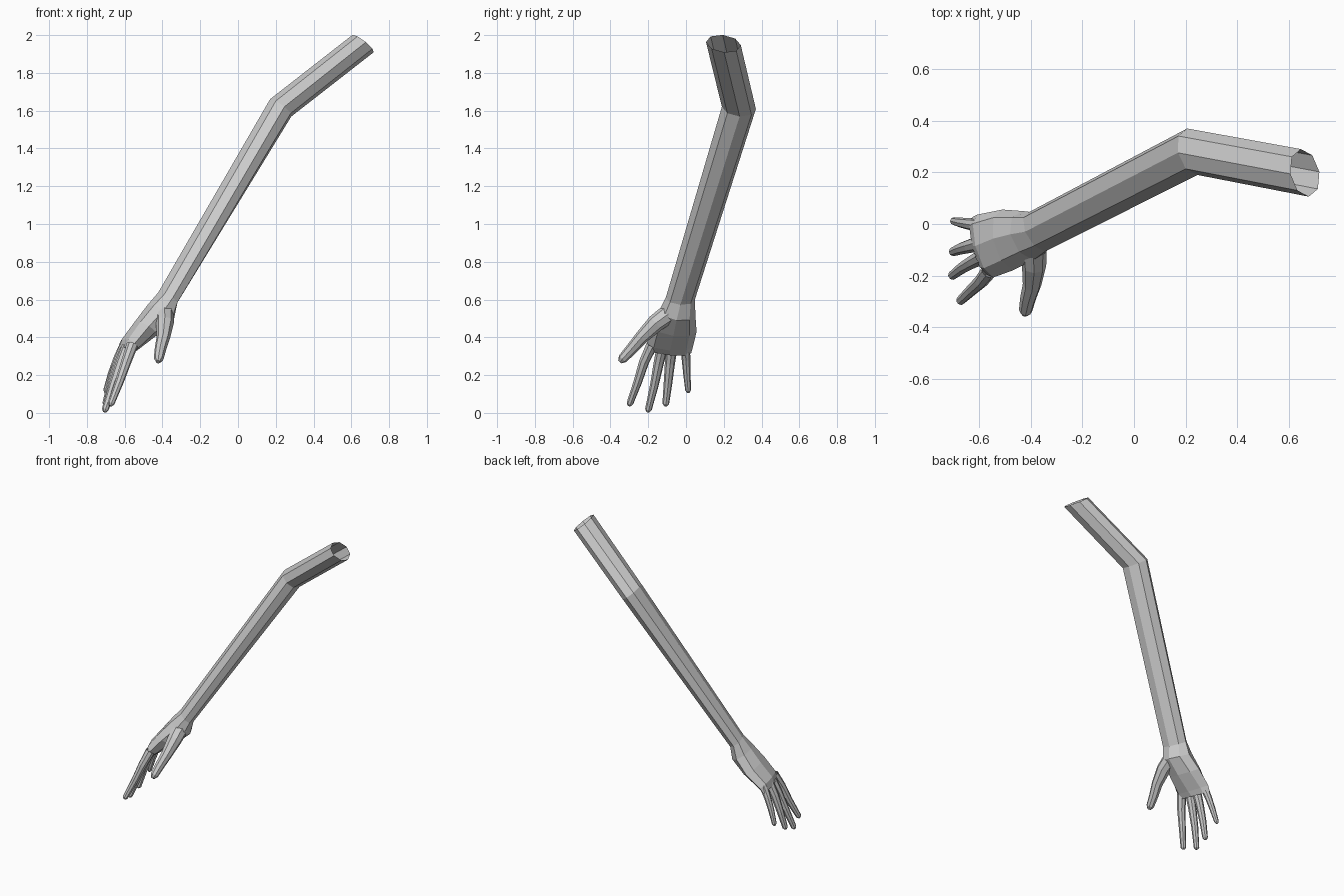
import bpy, bmesh
from math import cos, sin, pi
from mathutils import Vector

if "Cube" in bpy.data.objects:
    bpy.data.objects.remove(bpy.data.objects["Cube"])


def loft(name, rings, sides, cap_end=True):
    """Skin elliptical rings given as (centre, half-width vector, half-depth vector)."""
    bm = bmesh.new()
    loops = []
    for c, a, b in rings:
        c, a, b = Vector(c), Vector(a), Vector(b)
        loops.append([bm.verts.new(c + a * cos(2 * pi * i / sides) + b * sin(2 * pi * i / sides))
                      for i in range(sides)])
    for r0, r1 in zip(loops, loops[1:]):
        for i in range(sides):
            j = (i + 1) % sides
            bm.faces.new((r0[i], r0[j], r1[j], r1[i]))
    if cap_end:
        bm.faces.new(loops[-1])
    bmesh.ops.recalc_face_normals(bm, faces=bm.faces[:])
    me = bpy.data.meshes.new(name)
    bm.to_mesh(me)
    bm.free()
    ob = bpy.data.objects.new(name, me)
    bpy.context.collection.objects.link(ob)
    return ob


def digit(name, points, radii, ref, sides=8):
    """Tapered finger following a bent path."""
    pts = [Vector(p) for p in points]
    rings = []
    for i, (p, r) in enumerate(zip(pts, radii)):
        d = (pts[min(i + 1, len(pts) - 1)] - pts[max(i - 1, 0)]).normalized()
        side = d.cross(Vector(ref)).normalized()
        rings.append((p, side * r, side.cross(d) * r))
    return loft(name, rings, sides)


# Arm: open at the shoulder, bent at the elbow, running into the wrist
wrist = ((-.375, -.03, .605), (.03, -.077, .005), (.047, 0, -.033))
loft("arm", [
    ((.662, .198, 1.955), (.015, -.092, .008), (.056, .004, -.046)),
    ((.226, .28, 1.615), (.02, -.09, .006), (.056, .004, -.046)),
    wrist], 8, cap_end=False)

# Palm: widens and flattens toward the knuckles
loft("palm", [
    wrist,
    ((-.41, -.045, .53), (.02, -.095, .015), (.07, -.005, -.04)),
    ((-.49, -.062, .445), (.02, -.118, .015), (.057, -.005, -.037)),
    ((-.575, -.085, .36), (.03, -.122, .01), (.04, 0, -.03)),
    ((-.598, -.085, .325), (.028, -.112, .01), (.03, 0, -.02))], 8)

# Fingers: base, two joints, tip
fingers = {
    "index_finger": [(-.56, -.18, .36), (-.592, -.222, .27), (-.628, -.255, .165), (-.672, -.297, .05)],
    "middle_finger": [(-.585, -.125, .35), (-.622, -.145, .26), (-.662, -.168, .145), (-.703, -.199, .018)],
    "ring_finger": [(-.598, -.075, .35), (-.635, -.085, .265), (-.67, -.095, .16), (-.7, -.107, .05)],
    "little_finger": [(-.6, -.005, .36), (-.638, .0, .285), (-.67, .005, .205), (-.698, .011, .12)],
}
for name, p in fingers.items():
    k = .85 if name == "little_finger" else 1
    end = Vector(p[3]) + (Vector(p[3]) - Vector(p[2])).normalized() * .014
    digit(name, p + [end], [.031 * k, .027 * k, .023 * k, .018 * k, .009 * k], (.8, 0, -.6))

# Thumb
digit("thumb", [(-.39, -.085, .53), (-.387, -.16, .475), (-.395, -.235, .4),
                (-.41, -.287, .34), (-.42, -.335, .287), (-.423, -.35, .27)],
      [.052, .047, .036, .031, .026, .012], (1, 0, 0))
